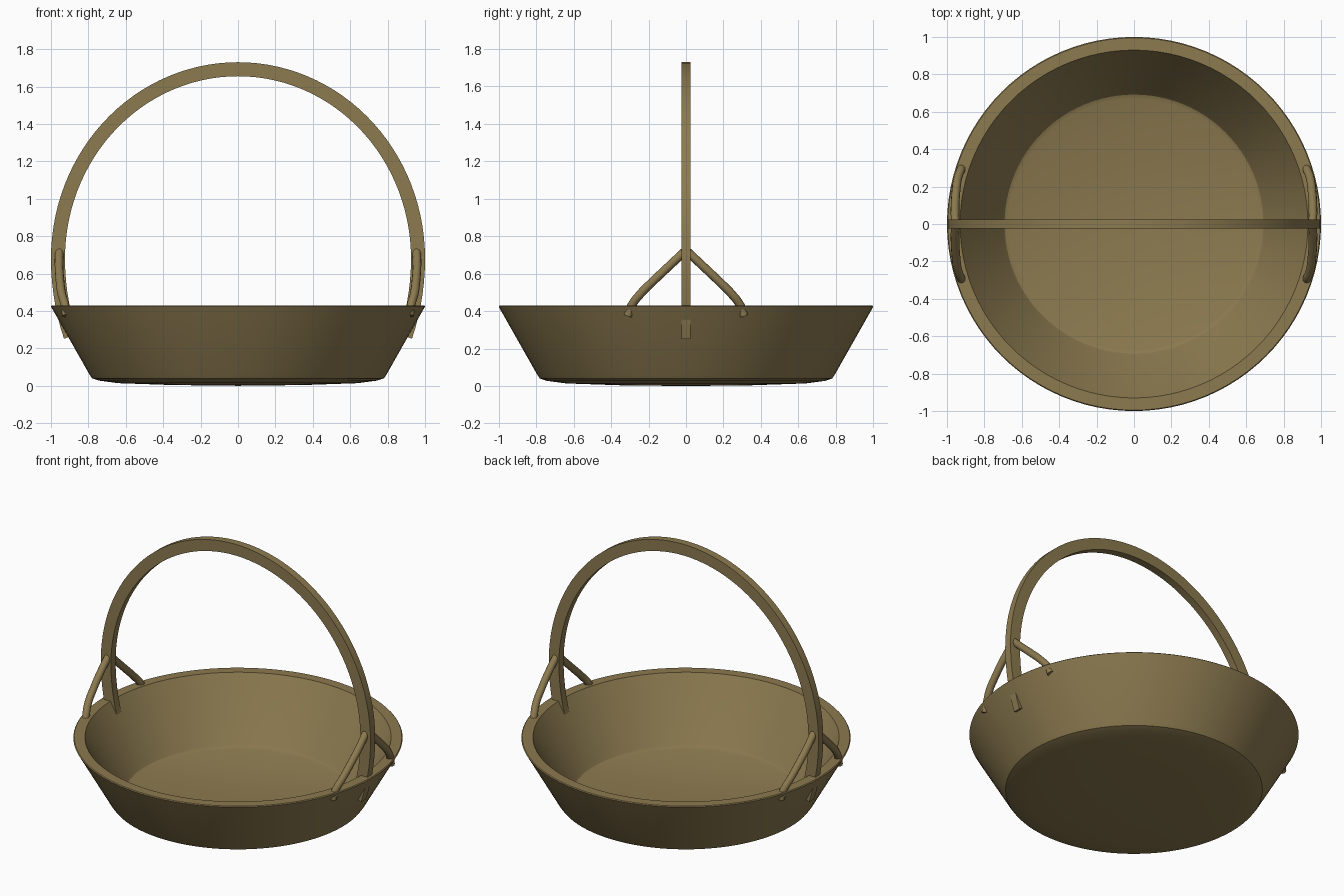
import bpy, bmesh, math

if "Cube" in bpy.data.objects:
    bpy.data.objects.remove(bpy.data.objects["Cube"])

wood = bpy.data.materials.new("olive_brown")
wood.diffuse_color = (0.263, 0.196, 0.080, 1)
wood.use_nodes = True
wood.node_tree.nodes["Principled BSDF"].inputs["Base Color"].default_value = wood.diffuse_color


def finish(obj, angle=30):
    """Give the part its colour and smooth shading with sharp edges."""
    obj.data.materials.clear()
    obj.data.materials.append(wood)
    bpy.ops.object.select_all(action='DESELECT')
    obj.select_set(True)
    bpy.context.view_layer.objects.active = obj
    bpy.ops.object.shade_smooth_by_angle(angle=math.radians(angle))


def mesh_object(name, bm):
    bmesh.ops.recalc_face_normals(bm, faces=bm.faces)
    mesh = bpy.data.meshes.new(name)
    bm.to_mesh(mesh)
    bm.free()
    obj = bpy.data.objects.new(name, mesh)
    bpy.context.collection.objects.link(obj)
    finish(obj)


# Bowl: one closed profile (radius, height) turned around the z axis
profile = [(0, 0), (0.35, 0.004), (0.64, 0.014), (0.745, 0.028), (0.78, 0.04),
           (0.795, 0.062), (0.995, 0.415), (1.0, 0.425), (0.995, 0.43),
           (0.93, 0.43), (0.705, 0.06), (0.692, 0.043), (0.67, 0.034), (0, 0.03)]
bm = bmesh.new()
verts = [bm.verts.new((r, 0, z)) for r, z in profile]
edges = [bm.edges.new(pair) for pair in zip(verts, verts[1:])]
bmesh.ops.spin(bm, geom=verts + edges, cent=(0, 0, 0), axis=(0, 0, 1),
               angle=2 * math.pi, steps=96)
bmesh.ops.remove_doubles(bm, verts=bm.verts, dist=1e-4)
mesh_object("bowl", bm)

# Handle: flat band with a rectangular section along an arch
CENTRE, END = 0.68, 0.265


def arch_point(t, half):
    """Point on the arch; half is the offset from the band's centreline."""
    rise = 1.0125 if math.sin(t) > 0 else 1.13
    return (0.9625 + half) * math.cos(t), CENTRE + (rise + half) * math.sin(t)


start = math.asin((END - CENTRE) / 1.13)
steps = 72
bm = bmesh.new()
rings = []
for i in range(steps + 1):
    t = start + (math.pi - 2 * start) * i / steps
    ring = []
    for half, y in ((-0.0375, -0.025), (0.0375, -0.025), (0.0375, 0.025), (-0.0375, 0.025)):
        x, z = arch_point(t, half)
        ring.append(bm.verts.new((x, y, z)))
    rings.append(ring)
for a, b in zip(rings, rings[1:]):
    for k in range(4):
        bm.faces.new((a[k], a[(k + 1) % 4], b[(k + 1) % 4], b[k]))
bm.faces.new(rings[0])
bm.faces.new(rings[-1])
mesh_object("handle", bm)

# Braces: four bent round rods from the handle to the rim
path = [(0.955, 0.0, 0.725), (0.957, 0.08, 0.65), (0.952, 0.17, 0.565),
        (0.942, 0.245, 0.49), (0.925, 0.29, 0.43), (0.918, 0.31, 0.375)]
for sx, side in ((-1, "left"), (1, "right")):
    for sy, end in ((-1, "front"), (1, "back")):
        curve = bpy.data.curves.new(f"brace_{side}_{end}", 'CURVE')
        curve.dimensions = '3D'
        curve.bevel_depth = 0.023
        curve.bevel_resolution = 4
        curve.resolution_u = 6
        curve.use_fill_caps = True
        spline = curve.splines.new('BEZIER')
        spline.bezier_points.add(len(path) - 1)
        for point, (x, y, z) in zip(spline.bezier_points, path):
            point.co = (sx * x, sy * y, z)
            point.handle_left_type = point.handle_right_type = 'AUTO'
        obj = bpy.data.objects.new(curve.name, curve)
        bpy.context.collection.objects.link(obj)
        bpy.ops.object.select_all(action='DESELECT')
        obj.select_set(True)
        bpy.context.view_layer.objects.active = obj
        bpy.ops.object.convert(target='MESH')
        finish(bpy.context.view_layer.objects.active, 40)
